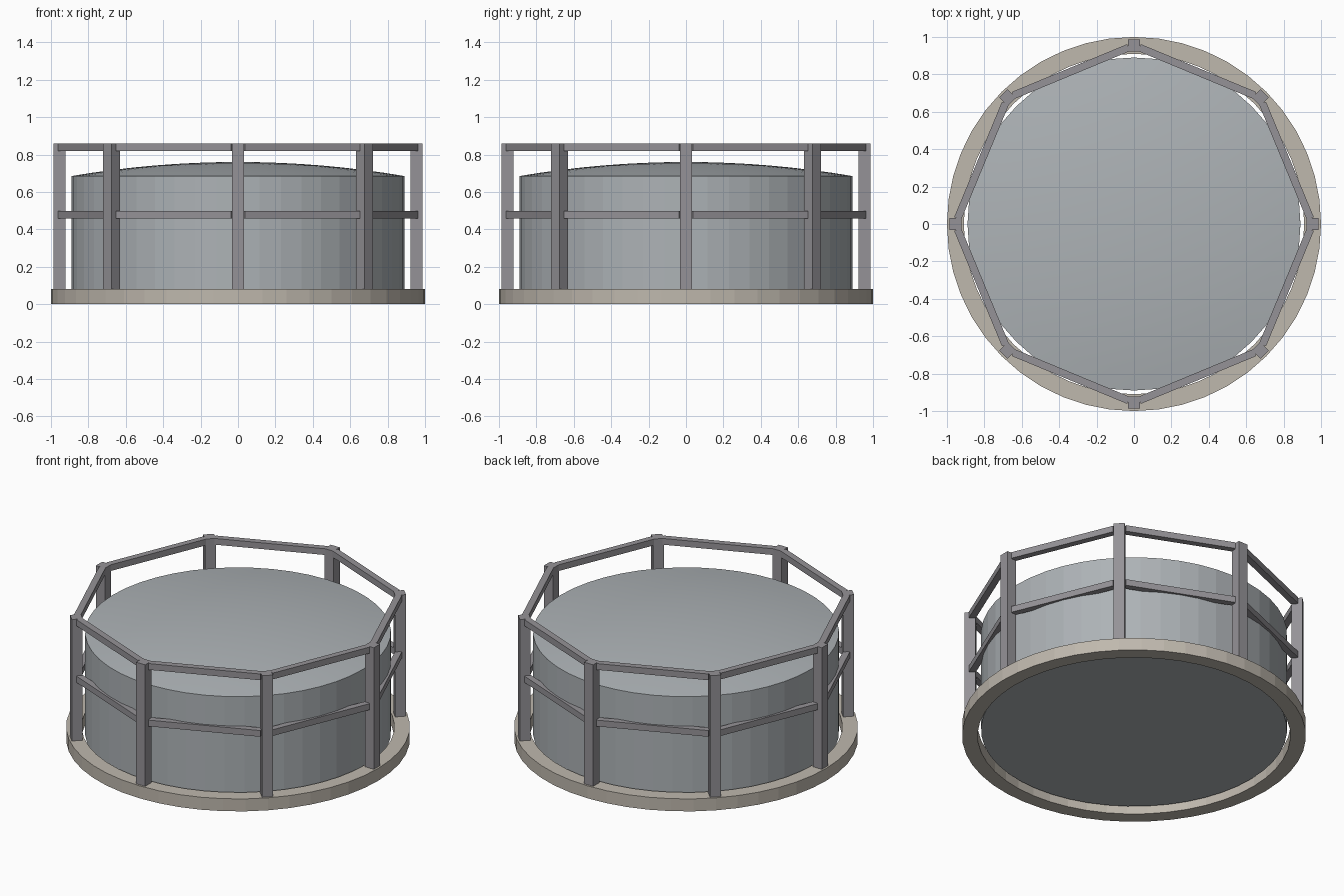
import bpy, bmesh
from math import sin, cos, pi, radians
from mathutils import Matrix, Vector

if "Cube" in bpy.data.objects:
    bpy.data.objects.remove(bpy.data.objects["Cube"])


def material(name, color):
    m = bpy.data.materials.new(name)
    m.diffuse_color = (*color, 1)
    m.use_nodes = True
    m.node_tree.nodes["Principled BSDF"].inputs["Base Color"].default_value = m.diffuse_color
    return m


STEEL = material("tank_steel", (0.42, 0.45, 0.47))
CONCRETE = material("concrete", (0.52, 0.48, 0.42))
RAIL = material("rail_metal", (0.30, 0.29, 0.31))


def finish(name, bm, mat):
    me = bpy.data.meshes.new(name)
    bmesh.ops.recalc_face_normals(bm, faces=bm.faces)
    bm.to_mesh(me)
    bm.free()
    me.materials.append(mat)
    ob = bpy.data.objects.new(name, me)
    bpy.context.collection.objects.link(ob)
    return ob


def lathe(name, profile, mat, closed=False, n=48):
    """Revolve an (r, z) profile around z."""
    bm = bmesh.new()
    vs = [bm.verts.new((r, 0, z)) for r, z in profile]
    pairs = list(zip(vs, vs[1:])) + ([(vs[-1], vs[0])] if closed else [])
    edges = [bm.edges.new(p) for p in pairs]
    bmesh.ops.spin(bm, geom=vs + edges, cent=(0, 0, 0), axis=(0, 0, 1),
                   angle=2 * pi, steps=n, use_duplicate=False)
    bmesh.ops.remove_doubles(bm, verts=bm.verts, dist=1e-4)
    return finish(name, bm, mat)


def box(name, size, loc, angle, mat):
    bm = bmesh.new()
    bmesh.ops.create_cube(bm, size=1, matrix=Matrix.Translation(loc)
                          @ Matrix.Rotation(angle, 4, 'Z')
                          @ Matrix.Diagonal((*size, 1)))
    return finish(name, bm, mat)


# Foundation ring
lathe("foundation_ring", [(0.91, 0), (1, 0), (1, 0.08), (0.91, 0.08)], CONCRETE, closed=True)

# Tank shell with flat floor
R, Z0, Z1, RISE = 0.89, 0.04, 0.685, 0.075
lathe("tank_shell", [(0, Z0), (R, Z0), (R, Z1)], STEEL)

# Shallow domed roof, a spherical cap
S = (R * R + RISE * RISE) / (2 * RISE)
cap = [(R * i / 8, Z1 + RISE - S + (S * S - (R * i / 8) ** 2) ** 0.5) for i in range(9)]
roof = lathe("tank_roof", cap, STEEL)
for p in roof.data.polygons:
    p.use_smooth = True

# Guide posts and the two tiers of straight rails
POST_R, W = 0.955, 0.064
apothem = POST_R * cos(pi / 8)
length = 2 * POST_R * sin(pi / 8) - W
for i in range(8):
    a = radians(45 * i)
    box(f"guide_post_{i}", (W, W, 0.78), Vector((POST_R * cos(a), POST_R * sin(a), 0.47)), a, RAIL)
    b = a + pi / 8
    for tier, z in (("lower", 0.477), ("top", 0.84)):
        box(f"{tier}_rail_{i}", (0.04, length, 0.04),
            Vector((apothem * cos(b), apothem * sin(b), z)), b, RAIL)
